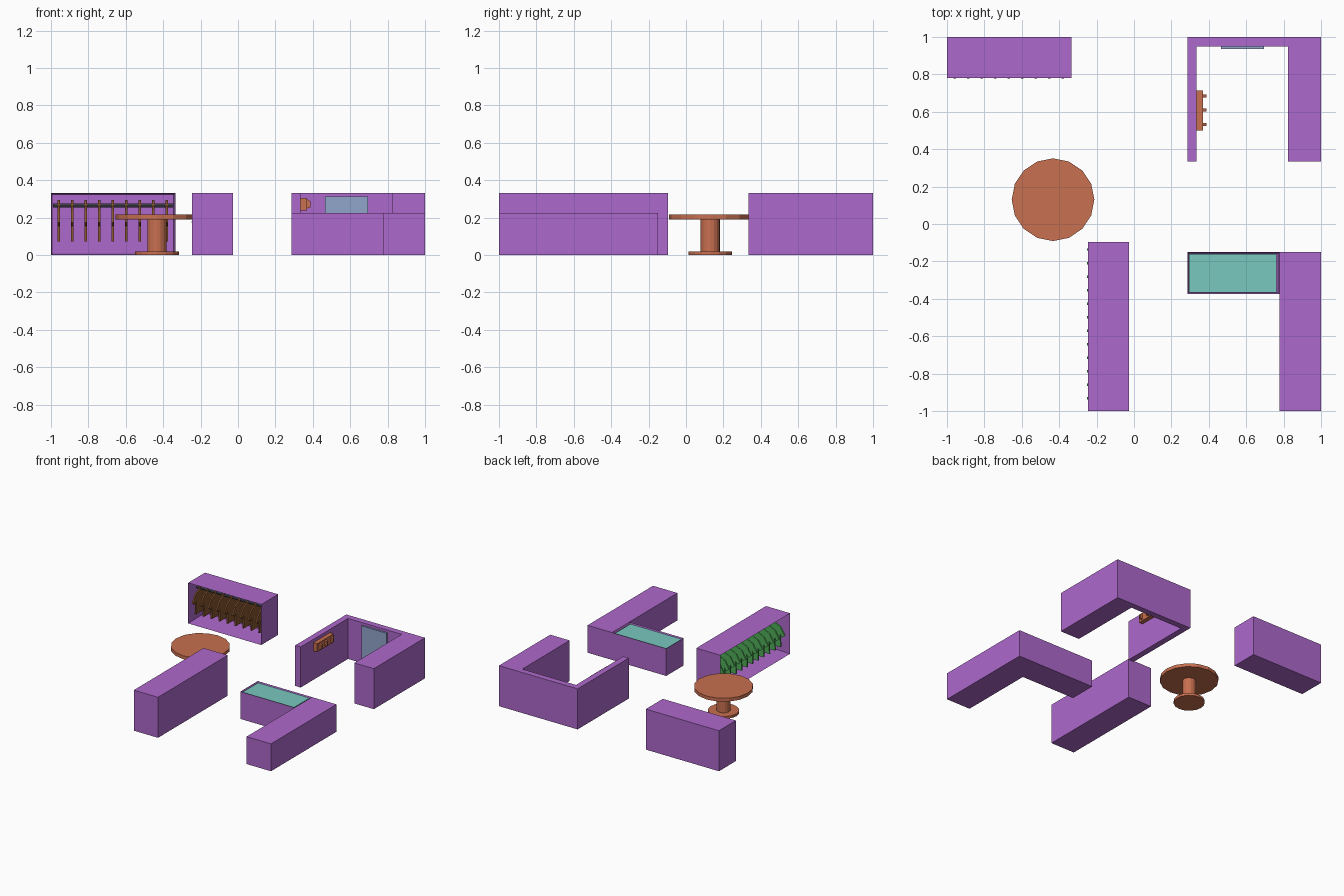
import bpy, bmesh, math
from mathutils import Matrix, Vector

if "Cube" in bpy.data.objects:
    bpy.data.objects.remove(bpy.data.objects["Cube"])


def material(name, rgb):
    m = bpy.data.materials.new(name)
    m.diffuse_color = (*rgb, 1)
    m.use_nodes = True
    m.node_tree.nodes["Principled BSDF"].inputs["Base Color"].default_value = m.diffuse_color
    return m


PURPLE = material("purple", (0.42, 0.14, 0.60))
ORANGE = material("orange", (0.58, 0.16, 0.08))
TEAL = material("teal", (0.19, 0.58, 0.52))
MIRROR = material("mirror_blue", (0.28, 0.38, 0.60))
BROWN = material("brown", (0.24, 0.09, 0.03))
GREEN = material("green", (0.08, 0.42, 0.10))
STEEL = material("dark_steel", (0.08, 0.08, 0.11))


def finish(bm, name, mat, matrix=None):
    bmesh.ops.recalc_face_normals(bm, faces=bm.faces)
    me = bpy.data.meshes.new(name)
    bm.to_mesh(me)
    bm.free()
    me.materials.append(mat)
    ob = bpy.data.objects.new(name, me)
    if matrix:
        ob.matrix_world = matrix
    bpy.context.collection.objects.link(ob)
    return ob


def box(name, x, y, z, mat, matrix=None, open_side=None, wall=0.012, depth=0):
    """Box from ranges; the face along open_side is inset and pushed in."""
    bm = bmesh.new()
    bmesh.ops.create_cube(bm, size=1)
    for v in bm.verts:
        for i, r in enumerate((x, y, z)):
            v.co[i] = r[0] if v.co[i] < 0 else r[1]
    if open_side:
        d = Vector(open_side)
        bm.normal_update()
        face = max(bm.faces, key=lambda f: f.normal.dot(d))
        bmesh.ops.inset_region(bm, faces=[face], thickness=wall)
        bmesh.ops.translate(bm, verts=face.verts, vec=-d * depth)
    return finish(bm, name, mat, matrix)


def prism(name, pts, vec, mat, matrix=None):
    bm = bmesh.new()
    f = bm.faces.new([bm.verts.new(p) for p in pts])
    new = bmesh.ops.extrude_face_region(bm, geom=[f])["geom"]
    bmesh.ops.translate(bm, vec=vec, verts=[g for g in new if isinstance(g, bmesh.types.BMVert)])
    return finish(bm, name, mat, matrix)


def cylinder(name, r, length, matrix, mat, sides=16):
    bm = bmesh.new()
    bmesh.ops.create_cone(bm, cap_ends=True, segments=sides, radius1=r, radius2=r, depth=length)
    return finish(bm, name, mat, matrix)


# Half outline of a shirt on its hanger: (distance from centre, height)
SHIRT = [(0.012, 0.295), (0.012, 0.262), (0.03, 0.255), (0.065, 0.238), (0.105, 0.175),
         (0.078, 0.155), (0.062, 0.18), (0.066, 0.072)]


def clothes_rack(name, length, count, first, matrix, cloth):
    """Open cabinet facing local -y with a rail and a row of shirts."""
    box(name + "_cabinet", (0, length), (-0.11, 0.11), (0, 0.333), PURPLE, matrix,
        open_side=(0, -1, 0), wall=0.013, depth=0.207)
    cylinder(name + "_rail", 0.01, length - 0.02,
             matrix @ Matrix.Translation((length / 2, -0.008, 0.265)) @ Matrix.Rotation(math.pi / 2, 4, 'Y'),
             STEEL, 8)
    for i in range(count):
        x = first + i * 0.0722 - 0.006
        pts = [(x, d - 0.008, z) for d, z in SHIRT] + [(x, -d - 0.008, z) for d, z in reversed(SHIRT)]
        prism(f"{name}_shirt_{i + 1}", pts, (0.012, 0, 0), cloth, matrix)


# Clothes racks
clothes_rack("back_rack", 0.665, 9, 0.041, Matrix.Translation((-1, 0.89, 0)), BROWN)
clothes_rack("front_rack", 0.905, 12, 0.042,
             Matrix.Translation((-0.137, -0.095, 0)) @ Matrix.Rotation(-math.pi / 2, 4, 'Z'), GREEN)

# Fitting room: U-shaped walls with mirror
walls = [(0.285, 0.335), (0.335, 0.335), (0.335, 0.95), (0.823, 0.95),
         (0.823, 0.335), (1, 0.335), (1, 1), (0.285, 1)]
prism("fitting_room_walls", [(x, y, 0) for x, y in walls], (0, 0, 0.333), PURPLE)
box("mirror", (0.465, 0.695), (0.936, 0.952), (0.04, 0.312), MIRROR)

# Coat hooks on the left wall
box("hook_board", (0.334, 0.37), (0.5, 0.715), (0.238, 0.306), ORANGE)
for i in range(3):
    y = 0.533 + i * 0.0755
    side = [(0.365, 0.248), (0.388, 0.255), (0.388, 0.288), (0.365, 0.3)]
    prism(f"coat_hook_{i + 1}", [(x, y - 0.008, z) for x, z in side], (0, 0.016, 0), ORANGE)

# L-shaped counter with a glass-topped display case
box("counter_side", (0.778, 1), (-1, -0.15), (0, 0.225), PURPLE)
box("display_case", (0.285, 0.778), (-0.375, -0.15), (0, 0.225), PURPLE,
    open_side=(0, 0, 1), wall=0.011, depth=0.02)
box("display_glass", (0.295, 0.762), (-0.365, -0.16), (0.2, 0.217), TEAL)

# Round table
for part, r, z0, z1 in (("base", 0.117, 0, 0.02), ("stem", 0.052, 0.02, 0.19), ("top", 0.221, 0.19, 0.218)):
    cylinder("table_" + part, r, z1 - z0, Matrix.Translation((-0.433, 0.13, (z0 + z1) / 2)), ORANGE)
